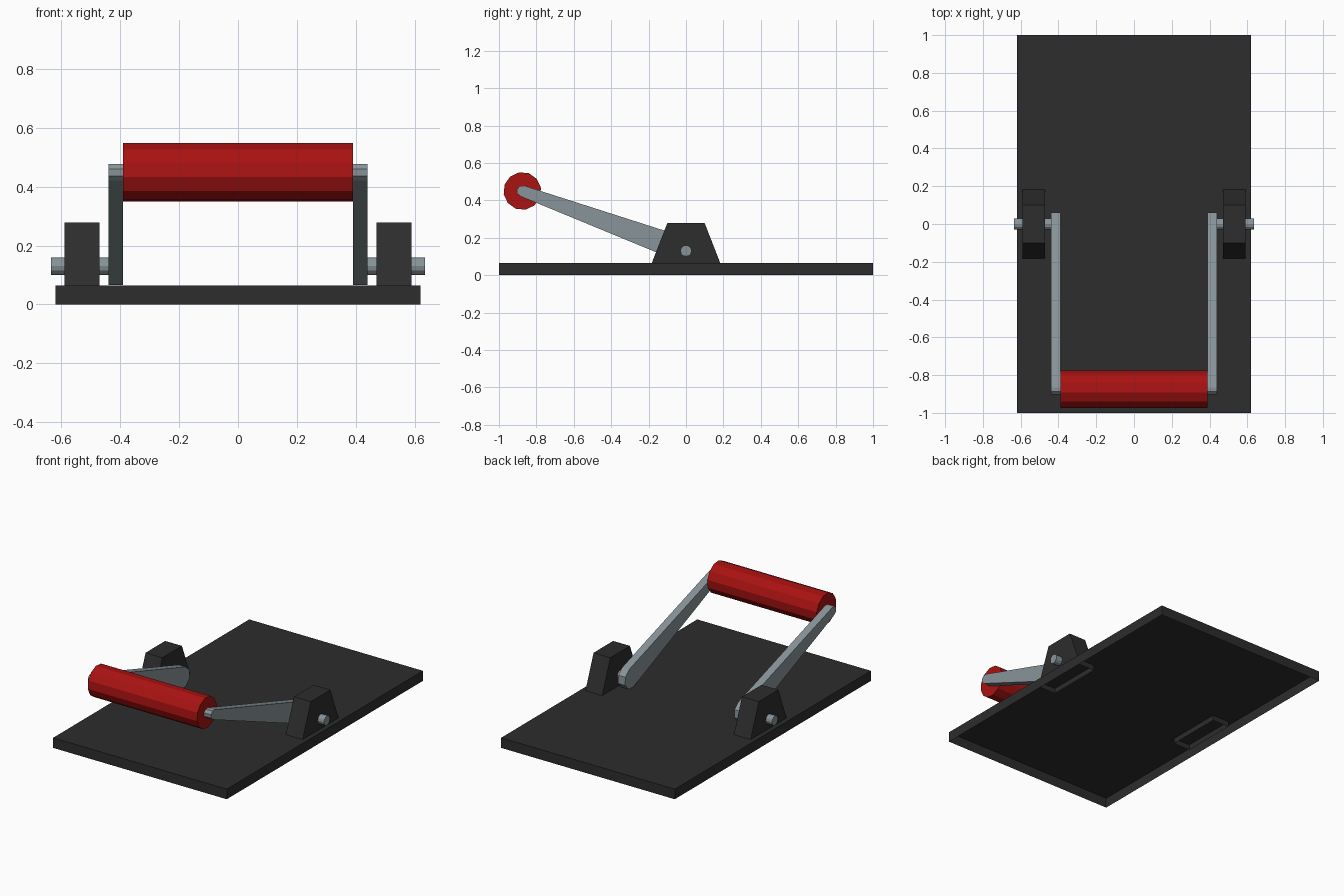
import bpy, bmesh
from math import sin, cos, pi, atan2

if "Cube" in bpy.data.objects:
    bpy.data.objects.remove(bpy.data.objects["Cube"])


def material(name, rgb):
    m = bpy.data.materials.new(name)
    m.diffuse_color = (*rgb, 1)
    m.use_nodes = True
    m.node_tree.nodes["Principled BSDF"].inputs["Base Color"].default_value = m.diffuse_color
    return m


BLACK = material("black_plastic", (0.026, 0.026, 0.026))
STEEL = material("steel", (0.25, 0.30, 0.32))
RED = material("red_grip", (0.40, 0.006, 0.006))


def prism(name, profile, x0, x1, mat, mirror=False, open_bottom=False):
    """Extrude a (y, z) profile along x; optionally mirror it or leave the underside open."""
    bm = bmesh.new()
    a, b = ([bm.verts.new((x, y, z)) for y, z in profile] for x in (x0, x1))
    bm.faces.new(a)
    bm.faces.new(b[::-1])
    n = len(profile)
    for i in range(n):
        j = (i + 1) % n
        bm.faces.new((a[j], a[i], b[i], b[j]))
    bmesh.ops.recalc_face_normals(bm, faces=bm.faces)
    if open_bottom:
        low = [f for f in bm.faces if f.normal.z < -0.99]
        bmesh.ops.delete(bm, geom=low, context='FACES_ONLY')
    me = bpy.data.meshes.new(name)
    bm.to_mesh(me)
    bm.free()
    me.materials.append(mat)
    ob = bpy.data.objects.new(name, me)
    bpy.context.collection.objects.link(ob)
    if mirror:
        ob.modifiers.new("mirror", 'MIRROR')
    return ob


def arc(c, r, start, sweep, steps):
    return [(c[0] + r * cos(start + sweep * i / steps),
             c[1] + r * sin(start + sweep * i / steps)) for i in range(steps + 1)]


pivot, tip = (0, 0.13), (-0.875, 0.45)
tilt = atan2(tip[1] - pivot[1], tip[0] - pivot[0])

# Base plate: shallow tray, hollow underneath
prism("base_plate", [(-1, 0), (1, 0), (1, 0.065), (-1, 0.065)],
      -0.62, 0.62, BLACK, open_bottom=True)

# Pivot brackets, sunk a little through the plate
prism("pivot_bracket",
      [(-0.183, 0.03), (0.183, 0.03), (0.183, 0.065),
       (0.1, 0.278), (-0.1, 0.278), (-0.183, 0.065)],
      0.47, 0.59, BLACK, mirror=True, open_bottom=True)

# Axle pins
prism("axle_pin", arc(pivot, 0.03, 0, 2 * pi, 12)[:-1], 0.43, 0.635, STEEL, mirror=True)

# Tapered arms with rounded ends
prism("lever_arm",
      arc(tip, 0.03, tilt - pi / 2, pi, 4) + arc(pivot, 0.068, tilt + pi / 2, pi, 4),
      0.39, 0.44, STEEL, mirror=True)

# Grip between the arms
prism("handle_grip", arc(tip, 0.101, tilt, 2 * pi, 12)[:-1], -0.39, 0.39, RED)
